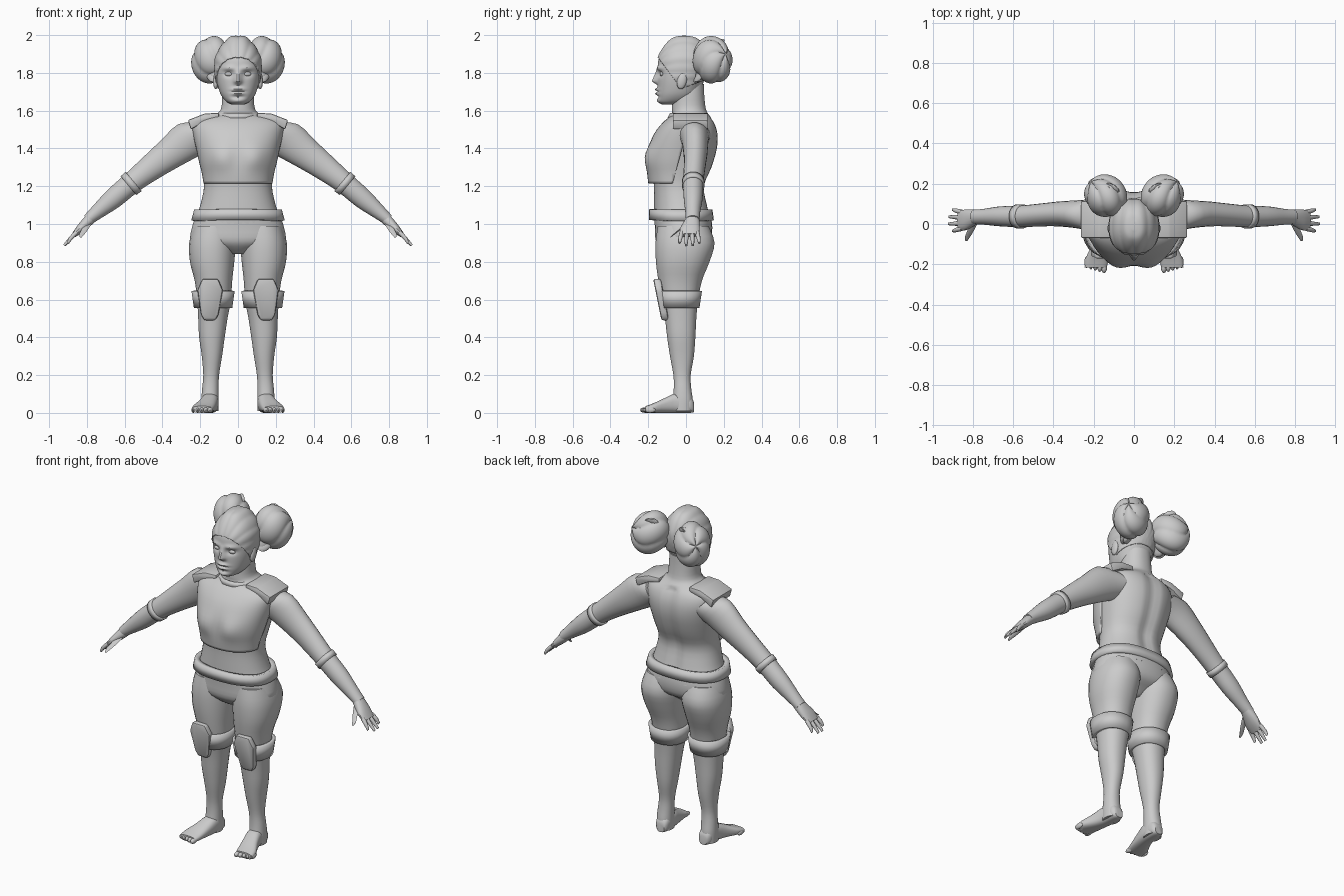
import bpy, bmesh
from math import sin, cos, pi, exp, atan2, copysign
from mathutils import Vector, Matrix

if "Cube" in bpy.data.objects:
    bpy.data.objects.remove(bpy.data.objects["Cube"])

X, Y, Z = Vector((1, 0, 0)), Vector((0, 1, 0)), Vector((0, 0, 1))


def finish(name, bm, mirror=False, thick=0, angle=40):
    me = bpy.data.meshes.new(name)
    bm.to_mesh(me)
    bm.free()
    ob = bpy.data.objects.new(name, me)
    bpy.context.collection.objects.link(ob)
    bpy.ops.object.select_all(action='DESELECT')
    ob.select_set(True)
    bpy.context.view_layer.objects.active = ob
    bpy.ops.object.shade_smooth_by_angle(angle=angle * pi / 180)
    if thick:
        m = ob.modifiers.new("Thickness", 'SOLIDIFY')
        m.thickness, m.offset = thick, -1
    if mirror:
        m = ob.modifiers.new("Mirror", 'MIRROR')
        m.use_mirror_merge = False
    return ob


def smooth_rows(rows, k):
    """Catmull-Rom interpolation between section rows."""
    out = []
    for i in range(len(rows) - 1):
        a, b, c, d = (rows[max(0, min(len(rows) - 1, i + j))] for j in (-1, 0, 1, 2))
        for s in range(k):
            t = s / k
            out.append([q + .5 * t * (r - p + t * (2 * p - 5 * q + 4 * r - w + t * (3 * (q - r) + w - p)))
                        for p, q, r, w in zip(a, b, c, d)])
    return out + [list(rows[-1])]


def loft(name, rows, U=X, V=Y, n=28, k=3, p=2.2, fn=None, cuts=(), capped=True, **kw):
    """Rows are x, y, z, radius along U, radius along V."""
    bm = bmesh.new()
    rings = []
    for x, y, z, ru, rv in smooth_rows(rows, k):
        ring = []
        for i in range(n):
            a = 2 * pi * (i + .5) / n
            c, s = (copysign(abs(f) ** (2 / p), f) for f in (cos(a), sin(a)))
            ring.append(bm.verts.new(Vector((x, y, z)) + U * ru * c + V * rv * s))
        rings.append(ring)
    for r0, r1 in zip(rings, rings[1:]):
        for i in range(n):
            j = (i + 1) % n
            bm.faces.new((r0[i], r0[j], r1[j], r1[i]))
    caps = [bm.faces.new(rings[0]), bm.faces.new(rings[-1])]
    bmesh.ops.recalc_face_normals(bm, faces=bm.faces[:])
    if fn:
        for v in bm.verts:
            v.co = fn(v.co)
    if not capped:
        bmesh.ops.delete(bm, geom=caps, context='FACES')
    for co, no in cuts:
        bmesh.ops.bisect_plane(bm, geom=bm.verts[:] + bm.edges[:] + bm.faces[:],
                               plane_co=co, plane_no=no, clear_inner=True)
    return finish(name, bm, **kw)


def level(rows, x0=None):
    """z, half width, front y, back y (and optional centre x) to loft rows."""
    return [(r[4] if len(r) > 4 else 0, (r[2] + r[3]) / 2, r[0], r[1], (r[3] - r[2]) / 2) for r in rows]


def ball(name, loc, size, rot=None, fn=None, seg=24, **kw):
    bm = bmesh.new()
    bmesh.ops.create_uvsphere(bm, u_segments=seg, v_segments=seg // 2, radius=1)
    for v in bm.verts:
        co = fn(v.co) if fn else v.co
        co = Vector([c * s for c, s in zip(co, size)])
        v.co = (rot @ co if rot else co) + Vector(loc)
    return finish(name, bm, **kw)


def prism(name, outline, y0, y1, shear=0, bevel=.012, **kw):
    """Outline in x, z pushed from y0 to y1, leaning with height."""
    bm = bmesh.new()
    zb = min(z for x, z in outline)
    f = bm.faces.new([bm.verts.new((x, y0 + shear * (z - zb), z)) for x, z in outline])
    r = bmesh.ops.extrude_face_region(bm, geom=[f])
    for v in r['geom']:
        if isinstance(v, bmesh.types.BMVert):
            v.co.y += y1 - y0
    bmesh.ops.recalc_face_normals(bm, faces=bm.faces[:])
    bmesh.ops.bevel(bm, geom=bm.edges[:], offset=bevel, segments=2, affect='EDGES', profile=.5)
    return finish(name, bm, **kw)


def bump(co, x, z, sx, sz):
    return exp(-((abs(co.x) - x) / sx) ** 2 - ((co.z - z) / sz) ** 2)


# Torso and neck, with a spine groove
def spine(co):
    if co.y > 0 and co.z < 1.56:
        co.y -= .02 * exp(-(co.x / .03) ** 2)
    return co

loft("torso", level([(.99, .235, -.165, .14), (1.04, .22, -.17, .13), (1.1, .2, -.17, .115), (1.2, .18, -.17, .1),
                     (1.3, .192, -.18, .14), (1.4, .212, -.18, .168), (1.48, .222, -.15, .17), (1.54, .2, -.1, .15),
                     (1.58, .12, -.075, .12), (1.61, .09, -.075, .105), (1.68, .084, -.072, .097),
                     (1.74, .08, -.07, .095)]), n=48, fn=spine)
loft("hips", level([(1.05, .22, -.17, .13), (.98, .245, -.165, .14), (.91, .245, -.16, .125), (.87, .13, -.13, .07),
                    (.84, .05, -.09, .03)]), n=36)

# Breastplate: front shell with soft chest forms
def chest(co):
    if co.y < 0:
        co.y -= .017 * bump(co, .09, 1.35, .06, .06) - .008 * bump(co, 0, 1.35, .04, .08)
    return co

loft("breastplate", level([(1.215, .184, -.2, .1), (1.27, .192, -.208, .12), (1.33, .207, -.212, .14),
                           (1.4, .222, -.203, .16), (1.48, .24, -.168, .17), (1.535, .245, -.125, .16),
                           (1.565, .2, -.09, .14), (1.575, .11, -.078, .12)]),
     n=56, fn=chest, capped=False, thick=.015, cuts=[((0, -.07, 1.22), (0, -1, .28))])
prism("shoulder_plate", [(.1, 1.56), (.1, 1.588), (.175, 1.585), (.265, 1.55), (.25, 1.5), (.18, 1.54)],
      -.07, .115, bevel=.008, mirror=True)
loft("collar", level([(1.562, .112, -.098, .12), (1.588, .1, -.085, .112)]), k=1, capped=False, thick=.02)

# Belt
loft("belt", level([(1.02, .248, -.195, .148), (1.078, .232, -.197, .14)]), n=40, k=1, p=2.4, capped=False, thick=.03)

# Legs
loft("leg", level([(.99, .11, -.15, .12, .125), (.9, .124, -.162, .152, .135), (.8, .118, -.16, .125, .137),
                   (.7, .1, -.147, .085, .13), (.6, .09, -.13, .065, .127), (.5, .078, -.112, .055, .133),
                   (.4, .068, -.1, .05, .138), (.3, .054, -.085, .042, .138), (.2, .042, -.067, .025, .142),
                   (.13, .044, -.065, .028, .146), (.07, .046, -.07, .036, .148), (.01, .045, -.07, .035, .148)]),
     mirror=True)
loft("knee_band", level([(.555, .102, -.142, .072, .132), (.645, .115, -.155, .085, .132)]), k=1,
     capped=False, thick=.02, mirror=True)
prism("knee_pad", [(.105, .71), (.19, .71), (.215, .65), (.197, .52), (.18, .49), (.12, .49), (.103, .52), (.08, .65)],
      -.13, -.09, shear=-.2, mirror=True)

# Feet and toes
loft("foot", [(.143, .042, .03, .025, .026), (.145, .02, .045, .04, .045), (.148, -.05, .052, .045, .052),
              (.162, -.11, .04, .05, .04), (.182, -.17, .026, .058, .026), (.19, -.215, .018, .055, .018)],
     U=X, V=Z, p=2.6, mirror=True)
for i in range(5):
    ball("toe", (.148 + .022 * i, -.214 + .006 * i, .015), (.0145 - .001 * i, .03, .015), seg=12, mirror=True)

# Arms
perp = Vector((.64, 0, .77))
loft("arm", [(.16, .04, 1.47, .085, .09), (.25, .047, 1.45, .103, .073), (.36, .05, 1.372, .085, .063),
             (.46, .045, 1.298, .07, .057), (.56, .038, 1.22, .058, .054), (.66, .038, 1.135, .054, .05),
             (.74, .036, 1.068, .04, .04), (.795, .035, 1.022, .03, .036)], U=perp, n=24, p=2, mirror=True)
loft("elbow_cuff", [(.553, .038, 1.225, .067, .06), (.58, .038, 1.203, .065, .06)], U=perp, n=24, k=1, p=2,
     capped=False, thick=.014, mirror=True)

# Hands
loft("palm", [(.78, .035, 1.03, .03, .034), (.81, .028, 1.0, .027, .045), (.84, .02, .97, .022, .052),
              (.87, .018, .94, .013, .048)], U=perp, n=16, mirror=True)
for i, (tip, drop) in enumerate([(.9, .9), (.92, .887), (.918, .888), (.9, .9)]):
    y = -.022 + .027 * i
    loft("finger", [(.855, y, .955, .012, .013), (.885, y - .008 + .005 * i, .925, .011, .011),
                    (tip, y - .012 + .008 * i, drop, .007, .007)], U=perp, n=10, p=2, mirror=True)
loft("thumb", [(.795, .005, 1.0, .018, .016), (.815, -.04, .965, .015, .015), (.828, -.065, .945, .012, .012),
               (.832, -.082, .932, .006, .006)], U=X, V=Vector((0, .6, .8)), n=10, p=2, mirror=True)

# Head with a sculpted face
head = [(1.632, .03, -.125, -.05), (1.648, .062, -.145, .02), (1.68, .088, -.15, .06), (1.72, .104, -.15, .08),
        (1.77, .116, -.15, .1), (1.82, .12, -.15, .115), (1.87, .117, -.145, .118), (1.91, .102, -.128, .108),
        (1.95, .075, -.1, .085), (1.978, .045, -.068, .05), (1.988, .012, -.03, .01)]

def face(co):
    if co.y < -.04:
        nose = max(0, 1 - abs(co.z - 1.755) / .075) if co.z > 1.755 else max(0, 1 - (1.755 - co.z) / .02)
        co.y -= .034 * nose * exp(-(co.x / .019) ** 2)
        co.y += .016 * bump(co, .048, 1.795, .026, .016)
        co.y -= .01 * bump(co, .05, 1.825, .035, .012)
        co.y -= .016 * bump(co, 0, 1.712, .03, .008) + .015 * bump(co, 0, 1.69, .026, .008)
        co.y += .006 * bump(co, 0, 1.701, .032, .004) + .006 * bump(co, 0, 1.672, .03, .008)
        co.y -= .008 * bump(co, 0, 1.652, .03, .012)
    return co

loft("head", level(head), n=96, k=7, fn=face)
ball("eye", (.048, -.127, 1.794), (.022, .012, .012), mirror=True, seg=16)
ball("ear", (.118, -.022, 1.758), (.014, .026, .045), Matrix.Rotation(-.2, 3, 'X'), mirror=True, seg=16)

# Swept-back hair with combed strands
def strands(co):
    c = Vector((0, -.01, 1.8))
    d = co - c
    return c + d * (1.035 + .025 * abs(sin(9 * atan2(d.x, d.z + .02))))

loft("hair", level(head), n=112, k=5, fn=strands, thick=.012,
     cuts=[((0, -.14, 1.87), (0, .8, .6)), ((0, 0, 1.725), (0, -.35, 1))])

# Twisted hair buns
def twist(co):
    a = atan2(co.y, co.x)
    return co * (.9 + .11 * abs(sin(2.5 * a + 1.6 * co.z)) ** .6)

turn = Matrix.Rotation(.75, 3, 'Z') @ Matrix.Rotation(1.25, 3, 'Y')
ball("hair_bun", (.14, .14, 1.868), (.128, .103, .108), turn, twist, seg=60, mirror=True)
bm = bmesh.new()
bmesh.ops.create_uvsphere(bm, u_segments=8, v_segments=6, radius=.001)
bm.free()
for tilt, r in ((.0, .075), (.5, .065)):
    rows = [(.118 + r * cos(a) * .45, .122 + r * sin(a) * .75, 1.865 + .095 * sin(a + tilt), .03, .03)
            for a in (2 * pi * i / 12 for i in range(13))]
    loft("bun_wrap", rows, U=Vector((.7, .7, 0)), V=Vector((-.5, .5, .7)), n=12, k=2, p=2, mirror=True)
